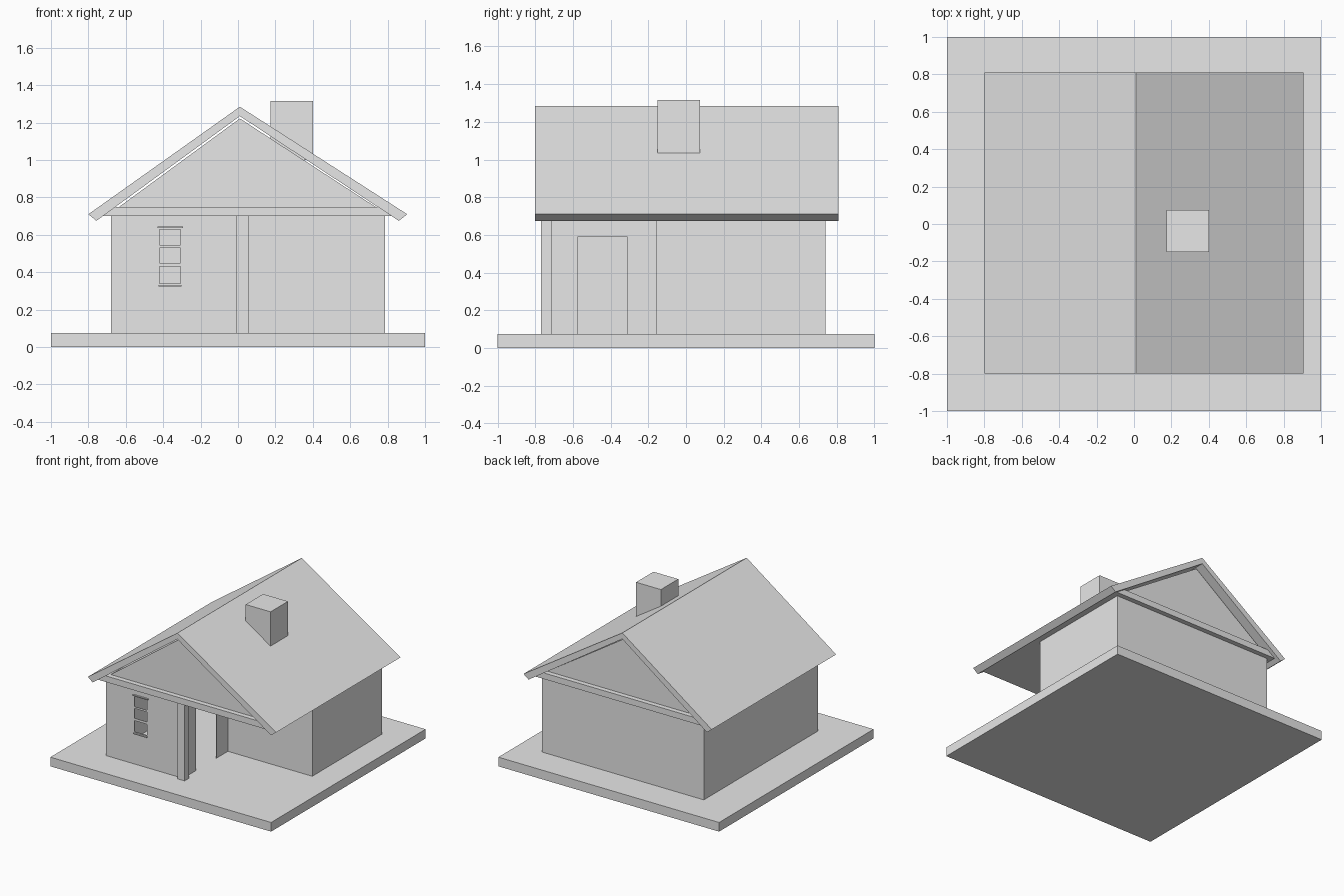
import bpy
import bmesh

cube = bpy.data.objects.get("Cube")
if cube:
    bpy.data.objects.remove(cube, do_unlink=True)

# Single plain material
grey = bpy.data.materials.new("plain_grey")
grey.use_nodes = True
grey.diffuse_color = (0.8, 0.8, 0.8, 1)
grey.node_tree.nodes["Principled BSDF"].inputs["Base Color"].default_value = (0.8, 0.8, 0.8, 1)


def finish(name, bm):
    """Turn a bmesh into a flat-shaded object."""
    bmesh.ops.recalc_face_normals(bm, faces=bm.faces)
    mesh = bpy.data.meshes.new(name)
    bm.to_mesh(mesh)
    bm.free()
    mesh.materials.append(grey)
    obj = bpy.data.objects.new(name, mesh)
    bpy.context.collection.objects.link(obj)
    return obj


def prism(name, profile, y0, y1):
    """Extrude an (x, z) outline along y."""
    bm = bmesh.new()
    face = bm.faces.new([bm.verts.new((x, y0, z)) for x, z in profile])
    ext = bmesh.ops.extrude_face_region(bm, geom=[face])
    moved = [v for v in ext["geom"] if isinstance(v, bmesh.types.BMVert)]
    bmesh.ops.translate(bm, verts=moved, vec=(0, y1 - y0, 0))
    return finish(name, bm)


def box(name, x0, x1, y0, y1, z0, z1):
    return prism(name, [(x0, z0), (x1, z0), (x1, z1), (x0, z1)], y0, y1)


FLOOR, EAVE, BEAM_TOP = 0.075, 0.70, 0.75
LEFT, RIGHT, DEPTH = -0.68, 0.785, 0.74
CORNER_X, PORCH_Y = 0.02, -0.16

# Ground slab
box("ground_slab", -1, 1, -1, 1, 0, FLOOR)

# Thin L-shaped walls around a hollow room, leaving a porch at the front corner
outline = [(LEFT, -DEPTH), (CORNER_X, -DEPTH), (CORNER_X, PORCH_Y),
           (RIGHT, PORCH_Y), (RIGHT, DEPTH), (LEFT, DEPTH)]
bm = bmesh.new()
low = [bm.verts.new((x, y, FLOOR)) for x, y in outline]
high = [bm.verts.new((x, y, EAVE)) for x, y in outline]
for i in range(len(outline)):
    j = (i + 1) % len(outline)
    bm.faces.new((low[i], low[j], high[j], high[i]))
walls = finish("walls", bm)
solid = walls.modifiers.new("thickness", "SOLIDIFY")
solid.thickness = 0.006
solid.offset = -1

# Doorway and three stacked window openings
cutters = [box("door_cutter", CORNER_X - 0.05, CORNER_X + 0.05,
               -0.575, -0.31, FLOOR - 0.02, 0.59)]
for z0, z1 in ((0.34, 0.43), (0.45, 0.53), (0.545, 0.628)):
    cutters.append(box("window_cutter", -0.42, -0.307,
                       -DEPTH - 0.05, -DEPTH + 0.05, z0, z1))
for cutter in cutters:
    cutter.hide_render = True
    cut = walls.modifiers.new("opening", "BOOLEAN")
    cut.operation = "DIFFERENCE"
    cut.solver = "EXACT"
    cut.object = cutter

# Bake the openings and drop the cutters
graph = bpy.context.evaluated_depsgraph_get()
graph.update()
baked = bpy.data.meshes.new_from_object(walls.evaluated_get(graph))
walls.modifiers.clear()
walls.data = baked
for cutter in cutters:
    bpy.data.objects.remove(cutter, do_unlink=True)

# Window trim
box("window_header", -0.43, -0.293, -DEPTH - 0.012, -DEPTH, 0.636, 0.644)
box("window_sill", -0.425, -0.302, -DEPTH - 0.012, -DEPTH, 0.324, 0.331)

# Post on the porch corner
box("porch_post", -0.01, 0.055, -0.77, -0.71, FLOOR, EAVE)

# Ceiling slab, whose ends show as beams under the gables
prism("ceiling_slab", [(-0.725, EAVE), (0.825, EAVE),
                       (0.75, BEAM_TOP), (-0.66, BEAM_TOP)], -0.78, 0.78)

# Gable block, set back and just clear of the roof
prism("gable", [(-0.635, BEAM_TOP), (0.735, BEAM_TOP), (0.01, 1.222)],
      -DEPTH, DEPTH)

# Roof with its ridge off centre
prism("roof", [(-0.80, 0.71), (0.01, 1.285), (0.905, 0.71),
               (0.86, 0.675), (0.01, 1.235), (-0.757, 0.675)], -0.80, 0.81)

# Chimney
box("chimney", 0.175, 0.40, -0.15, 0.075, 1.0, 1.315)
